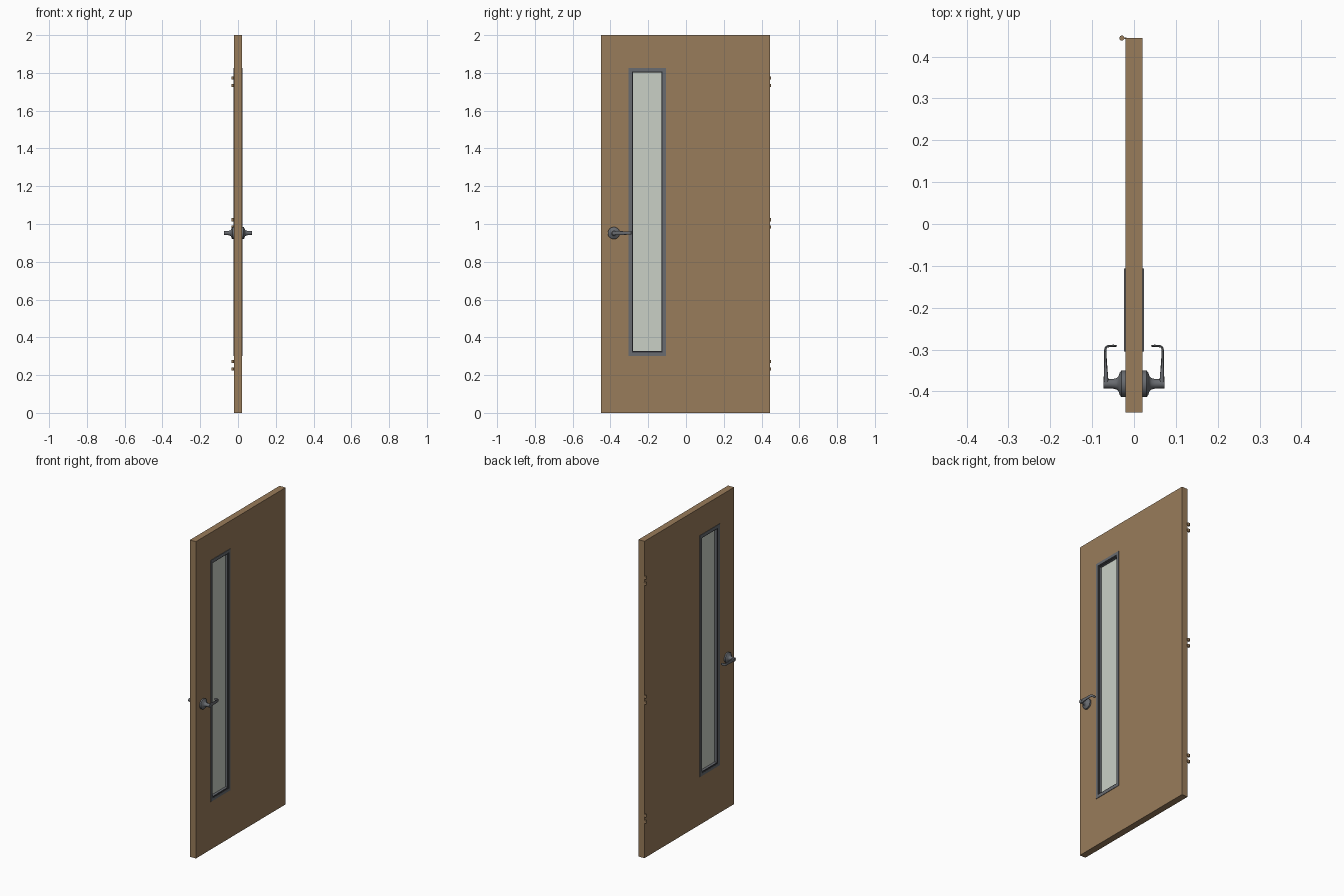
import bpy, bmesh, math
from mathutils import Vector, Matrix

if "Cube" in bpy.data.objects:
    bpy.data.objects.remove(bpy.data.objects["Cube"])


def material(name, rgb):
    m = bpy.data.materials.new(name)
    m.diffuse_color = (*rgb, 1)
    m.use_nodes = True
    m.node_tree.nodes["Principled BSDF"].inputs["Base Color"].default_value = m.diffuse_color
    return m


WOOD = material("wood", (0.318, 0.200, 0.103))
METAL = material("grey metal", (0.138, 0.146, 0.160))
DARK = material("dark seal", (0.030, 0.031, 0.038))
GLASS = material("pale glass", (0.590, 0.630, 0.565))


def finish(name, bm, mats, smooth=False):
    bmesh.ops.recalc_face_normals(bm, faces=bm.faces)
    me = bpy.data.meshes.new(name)
    bm.to_mesh(me)
    bm.free()
    for m in mats:
        me.materials.append(m)
    ob = bpy.data.objects.new(name, me)
    bpy.context.collection.objects.link(ob)
    if smooth:
        bpy.ops.object.select_all(action='DESELECT')
        ob.select_set(True)
        bpy.context.view_layer.objects.active = ob
        bpy.ops.object.shade_smooth_by_angle(angle=math.radians(40))
    return ob


def bridge(bm, rings, closed=False):
    """Join successive vertex rings with quads; returns faces per band."""
    bands = []
    for i in range(len(rings) if closed else len(rings) - 1):
        a, b = rings[i], rings[(i + 1) % len(rings)]
        n = len(a)
        bands.append([bm.faces.new((a[k], a[(k + 1) % n], b[(k + 1) % n], b[k]))
                      for k in range(n)])
    return bands


def rect_ring(bm, x, y0, y1, z0, z1):
    return [bm.verts.new((x, y, z)) for y, z in ((y0, z0), (y1, z0), (y1, z1), (y0, z1))]


def box(bm, lo, hi):
    lo, hi = Vector(lo), Vector(hi)
    mat = Matrix.Translation((lo + hi) / 2) @ Matrix.Diagonal((*(hi - lo), 1))
    bmesh.ops.create_cube(bm, size=1, matrix=mat)


# Overall sizes
T = 0.0207                                   # half door thickness
DOOR = (-0.450, 0.4445, 0.0, 2.0)
WIN = (-0.305, -0.106, 0.302, 1.826)         # outside of window frame


def inset(d):
    return (WIN[0] + d, WIN[1] - d, WIN[2] + d, WIN[3] - d)


# Door slab with window opening
bm = bmesh.new()
bridge(bm, [rect_ring(bm, x, *r) for x, r in
            ((-T, DOOR), (T, DOOR), (T, inset(0.012)), (-T, inset(0.012)))], closed=True)
finish("door_slab", bm, [WOOD])

# Window frame: one moulding profile run round the opening, dark seal strip inside
half = [(0.012, T), (0, T), (0, 0.0235), (0.018, 0.0235), (0.018, 0.0212), (0.025, 0.0195)]
profile = [(d, -x) for d, x in half] + [(d, x) for d, x in reversed(half)]
bm = bmesh.new()
bands = bridge(bm, [rect_ring(bm, x, *inset(d)) for d, x in profile], closed=True)
for i in (4, 6):
    for f in bands[i]:
        f.material_index = 1
finish("window_frame", bm, [METAL, DARK])

# Glass pane
g = inset(0.025)
bm = bmesh.new()
box(bm, (-0.003, g[0], g[2]), (0.003, g[1], g[3]))
finish("window_glass", bm, [GLASS])

# Handles on both faces
HY, HZ = -0.382, 0.952


def rose(side):
    prof = [(0.020, 0.032), (0.030, 0.032), (0.034, 0.027), (0.037, 0.018), (0.042, 0.0135),
            (0.050, 0.0115), (0.060, 0.0110), (0.073, 0.0110)]
    bm = bmesh.new()
    n = 32
    rings = [[bm.verts.new((side * x, HY + r * math.cos(2 * math.pi * k / n),
                            HZ + r * math.sin(2 * math.pi * k / n))) for k in range(n)]
             for x, r in prof]
    bridge(bm, rings)
    bm.faces.new(rings[0])
    bm.faces.new(rings[-1])
    return bm


def lever(side):
    # centre x, y, half thickness, half height, direction angle (0 = +y, 90 = towards door)
    path = [(0.0665, -0.384, 0.0062, 0.0110, 0), (0.0672, -0.360, 0.0050, 0.0105, 0),
            (0.0682, -0.330, 0.0036, 0.0095, 0), (0.0690, -0.304, 0.0028, 0.0085, 0),
            (0.0682, -0.2975, 0.0027, 0.0083, 25), (0.0655, -0.2935, 0.0027, 0.0082, 55),
            (0.0610, -0.2920, 0.0027, 0.0080, 82), (0.0500, -0.2910, 0.0025, 0.0078, 88),
            (0.0440, -0.2912, 0.0023, 0.0070, 92), (0.0405, -0.2918, 0.0015, 0.0045, 95)]
    bm = bmesh.new()
    n = 16
    rings = []
    for x, y, t, h, a in path:
        a = math.radians(a)
        ring = []
        for k in range(n):
            c, s = math.cos(2 * math.pi * k / n), math.sin(2 * math.pi * k / n)
            c = math.copysign(abs(c) ** 0.7, c)
            s = math.copysign(abs(s) ** 0.7, s)
            ring.append(bm.verts.new((side * (x + t * c * math.cos(a)),
                                      y + t * c * math.sin(a), HZ + h * s)))
        rings.append(ring)
    bridge(bm, rings)
    bm.faces.new(rings[0])
    bm.faces.new(rings[-1])
    return bm


for side, label in ((1, "right"), (-1, "left")):
    finish(f"handle_rose_{label}", rose(side), [METAL], smooth=True)
    finish(f"handle_lever_{label}", lever(side), [METAL], smooth=True)

# Three hinges, two knuckles each, with a thin tab to the door edge
for i, z in enumerate((0.252, 1.003, 1.753)):
    bm = bmesh.new()
    for dz in (-0.0195, 0.0195):
        bmesh.ops.create_cone(bm, cap_ends=True, segments=16, radius1=0.006, radius2=0.006,
                              depth=0.017,
                              matrix=Matrix.Translation((-0.029, 0.4445, z + dz)))
        box(bm, (-0.026, 0.4425, z + dz - 0.0085), (-0.018, 0.4455, z + dz + 0.0085))
    finish(f"hinge_{i + 1}", bm, [WOOD], smooth=True)
